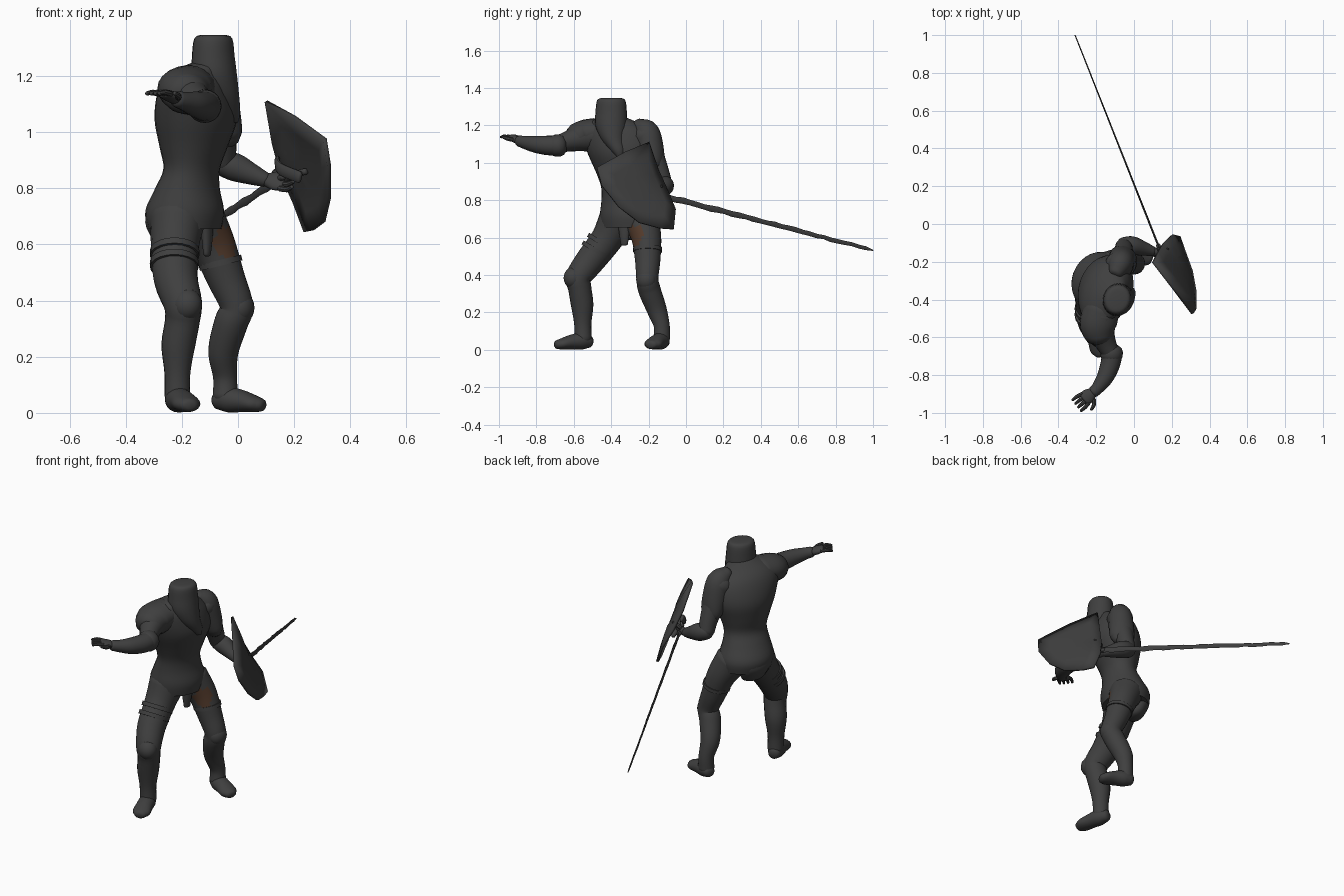
import bpy, bmesh, math, random
from mathutils import Vector, Matrix

if "Cube" in bpy.data.objects:
    bpy.data.objects.remove(bpy.data.objects["Cube"])

random.seed(4)
Z = Vector((0, 0, 1))
FACING = Vector((0.94, -0.34, 0))      # direction the fighter looks


def material(name, rgb):
    m = bpy.data.materials.new(name)
    m.diffuse_color = (*rgb, 1)
    m.use_nodes = True
    m.node_tree.nodes["Principled BSDF"].inputs["Base Color"].default_value = m.diffuse_color
    return m


IRON = material("dark_iron", (0.050, 0.050, 0.050))
BROWN = material("brown_leather", (0.085, 0.042, 0.024))


def finish(name, bm):
    bmesh.ops.recalc_face_normals(bm, faces=bm.faces)
    me = bpy.data.meshes.new(name)
    bm.to_mesh(me)
    bm.free()
    me.materials.append(IRON)
    ob = bpy.data.objects.new(name, me)
    bpy.context.collection.objects.link(ob)
    return ob


def spline(pts, steps):
    """Catmull-Rom interpolation of position and radii."""
    out = []
    for i in range(len(pts) - 1):
        a, b, c, d = (pts[max(i - 1, 0)], pts[i], pts[i + 1], pts[min(i + 2, len(pts) - 1)])
        for s in range(steps):
            t = s / steps
            out.append([0.5 * (2 * q + (r - p) * t + (2 * p - 5 * q + 4 * r - w) * t * t
                               + (3 * q - p - 3 * r + w) * t ** 3)
                        for p, q, r, w in zip(a, b, c, d)])
    return out + [list(pts[-1])]


def tube(name, pts, ref=FACING, axis=None, steps=4, sides=20, round_ends=True):
    """Loft of elliptical rings; each point is x, y, z, side radius[, other radius]."""
    pts = [p if len(p) == 5 else (*p, p[3]) for p in pts]
    rings = spline(pts, steps) if steps > 1 else [list(p) for p in pts]
    if round_ends:
        for end, nxt in ((0, 1), (-1, -2)):
            p, q = rings[end], rings[nxt]
            d = (Vector(p[:3]) - Vector(q[:3])).normalized()
            r = min(p[3], p[4])
            caps = [[*(Vector(p[:3]) + d * r * h), p[3] * k, p[4] * k] for h, k in ((.35, .85), (.6, .5))]
            rings = caps[::-1] + rings if end == 0 else rings + caps
    bm = bmesh.new()
    loops = []
    for i, p in enumerate(rings):
        t = axis or (Vector(rings[min(i + 1, len(rings) - 1)][:3]) - Vector(rings[max(i - 1, 0)][:3])).normalized()
        side = t.cross(ref).normalized()
        up = side.cross(t)
        ru, rv = max(p[3], .001), max(p[4], .001)
        loops.append([bm.verts.new(Vector(p[:3]) + side * ru * math.cos(a) + up * rv * math.sin(a))
                      for a in (2 * math.pi * k / sides for k in range(sides))])
    for l0, l1 in zip(loops, loops[1:]):
        for k in range(sides):
            j = (k + 1) % sides
            bm.faces.new((l0[k], l0[j], l1[j], l1[k]))
    bm.faces.new(loops[0])
    bm.faces.new(loops[-1])
    return finish(name, bm)


def ball(name, loc, size, turn=0):
    bm = bmesh.new()
    mat = Matrix.Translation(loc) @ Matrix.Rotation(turn, 4, 'Z') @ Matrix.Diagonal((*size, 1))
    bmesh.ops.create_uvsphere(bm, u_segments=20, v_segments=12, radius=1, matrix=mat)
    return finish(name, bm)


# torso, from neck to hem
tube("torso", [(-.10, -.40, 1.25, .06, .06), (-.14, -.385, 1.21, .14, .095), (-.15, -.37, 1.15, .19, .125),
               (-.15, -.345, 1.05, .185, .142), (-.158, -.335, .95, .15, .118), (-.165, -.33, .87, .127, .097),
               (-.18, -.318, .80, .137, .112), (-.19, -.305, .72, .158, .138), (-.19, -.305, .655, .152, .128)],
     axis=Z, sides=28, round_ends=False)
# skirt flaps at back and front
tube("back_flap", [(-.25, -.28, .76, .10, .05), (-.265, -.28, .68, .10, .06), (-.25, -.285, .615, .075, .05)],
     axis=Z)
tube("front_flap", [(-.11, -.33, .70, .04, .02), (-.11, -.33, .62, .028, .018), (-.11, -.33, .565, .02, .012)],
     axis=Z)
# hooded helm with pointed front
tube("helm", [(-.088, -.40, 1.347, .045, .038), (-.088, -.40, 1.335, .076, .066), (-.088, -.40, 1.27, .085, .075),
              (-.083, -.40, 1.20, .086, .079), (-.062, -.39, 1.13, .066, .066), (-.034, -.365, 1.07, .042, .042),
              (-.018, -.355, 1.035, .018, .018)],
     axis=Z, round_ends=False)

# legs
tube("right_leg", [(-.215, -.37, .69, .10), (-.225, -.425, .59, .085), (-.222, -.51, .48, .079),
                   (-.197, -.573, .39, .069), (-.198, -.568, .33, .062), (-.213, -.555, .24, .06),
                   (-.216, -.552, .14, .046), (-.216, -.55, .06, .046)])
left_leg = tube("left_leg", [(-.14, -.24, .69, .095), (-.09, -.212, .60, .08), (-.043, -.205, .48, .068),
                             (-.005, -.207, .38, .059), (-.025, -.195, .32, .06), (-.052, -.158, .22, .054),
                             (-.046, -.13, .13, .043), (-.045, -.13, .06, .045)], steps=6, sides=28)
# worn leather patch on the front of the left thigh
left_leg.data.materials.append(BROWN)
for f in left_leg.data.polygons:
    if (f.center - Vector((-.04, -.275, .61))).length < .055 and f.normal.dot(Vector((.7, -.7, 0))) > .5:
        f.material_index = 1

# shoes
for name, heel, toe in (("right_shoe", (-.222, -.535), (-.175, -.685)), ("left_shoe", (-.055, -.125), (.078, -.185))):
    def at(t, z, w, h):
        return (heel[0] + (toe[0] - heel[0]) * t, heel[1] + (toe[1] - heel[1]) * t, z, w, h)
    tube(name, [at(-.1, .045, .035, .035), at(.15, .047, .046, .045), at(.5, .042, .047, .04),
                at(.85, .032, .05, .03), at(1.02, .028, .035, .024)], ref=Z)

# knee plates, thigh straps
ball("right_knee_plate", (-.185, -.597, .385), (.06, .055, .06), -.8)
ball("left_knee_plate", (.01, -.212, .375), (.048, .055, .058), -.3)
for z, x, y, r in ((.57, -.226, -.442, .088), (.53, -.227, -.472, .087)):
    tube("right_thigh_strap", [(x, y, z + .01, r), (x, y - .012, z - .01, r)], steps=1, round_ends=False)
tube("left_thigh_strap", [(-.065, -.205, .545, .078), (-.06, -.205, .525, .078)], steps=1, round_ends=False)

# right arm, stretched out
tube("right_upper_arm", [(-.17, -.48, 1.15, .09), (-.175, -.56, 1.135, .075), (-.15, -.63, 1.115, .056),
                         (-.118, -.69, 1.098, .045)], ref=Z)
tube("right_forearm", [(-.115, -.68, 1.093, .054), (-.125, -.74, 1.093, .052), (-.152, -.81, 1.1, .045),
                       (-.19, -.865, 1.11, .034), (-.215, -.89, 1.117, .03)], ref=Z)
tube("right_elbow_cuff", [(-.118, -.675, 1.093, .060), (-.12, -.70, 1.092, .059)], ref=Z, steps=1)
tube("right_shoulder_plate", [(-.17, -.45, 1.165, .095, .075), (-.19, -.53, 1.155, .098, .078),
                              (-.185, -.585, 1.135, .082, .075)], ref=Z)

# left arm, bent toward the shield
tube("left_upper_arm", [(-.08, -.22, 1.15, .075), (-.065, -.185, 1.06, .062), (-.055, -.14, .95, .05),
                        (-.055, -.118, .89, .044)])
tube("left_forearm", [(-.06, -.115, .89, .044), (-.01, -.115, .875, .05), (.05, -.13, .85, .038),
                      (.10, -.145, .83, .026)], ref=Z)
tube("left_shoulder_plate", [(-.095, -.255, 1.205, .035, .04), (-.075, -.215, 1.165, .07, .065),
                             (-.065, -.19, 1.08, .07, .072), (-.055, -.17, 1.0, .055, .072),
                             (-.05, -.165, .97, .04, .06)])


# hands: palm, four fingers, thumb
def hand(name, wrist, ahead, across, curl):
    w, d, s = Vector(wrist), Vector(ahead).normalized(), Vector(across).normalized()
    n = s.cross(d)
    tube(name + "_palm", [(*w, .024, .022), (*(w + d * .035), .038, .02), (*(w + d * .065), .036, .016)], ref=n)
    for i in range(4):
        b = w + d * .06 + s * (i - 1.5) * .02
        m = b + d * .03 + s * (i - 1.5) * .004 + n * curl * .3
        tube(name + "_finger", [(*b, .011), (*m, .01), (*(m + d * .025 + n * curl), .007)], ref=n, sides=8, steps=2)
    b = w + d * .025 + s * .035
    tube(name + "_thumb", [(*b, .012), (*(b + d * .02 + s * .022), .011), (*(b + d * .045 + s * .03), .007)],
         ref=n, sides=8, steps=2)


hand("right_hand", (-.215, -.888, 1.117), (-.75, -.62, .32), (.6, -.78, 0), .012)
hand("left_hand", (.10, -.145, .83), (.9, -.35, -.1), (.2, .5, .7), -.02)

# shield: bulged outline with thickness, plus grip and straps behind
outline = [Vector(p) for p in ((.10, -.20, 1.11), (.20, -.33, 1.055), (.31, -.475, .975), (.325, -.45, .88),
                               (.325, -.36, .765), (.305, -.25, .68), (.265, -.14, .65), (.24, -.068, .645),
                               (.20, -.058, .75), (.155, -.10, .85), (.125, -.15, .96))]
centre = sum(outline, Vector()) / len(outline)
out = Vector((.147, .078, .067)).normalized()
bm = bmesh.new()
rows = [[bm.verts.new(centre + (p - centre) * k + out * h) for p in outline]
        for k, h in ((1, 0), (.66, .012), (.33, .018))]
n = len(outline)
for r0, r1 in zip(rows, rows[1:]):
    for k in range(n):
        bm.faces.new((r0[k], r0[(k + 1) % n], r1[(k + 1) % n], r1[k]))
bm.faces.new(rows[-1])
shield = finish("shield", bm)
thick = shield.modifiers.new("thickness", 'SOLIDIFY')
thick.thickness = .014
thick.offset = 0
tube("shield_grip", [(.17, -.12, .80, .012), (.18, -.19, .84, .012), (.24, -.25, .86, .012)], ref=Z, sides=10)
tube("shield_strap", [(.14, -.16, .90, .01, .022), (.15, -.20, .87, .01, .022), (.22, -.27, .84, .01, .022)],
     ref=Z, sides=10)

# sword with a worn, uneven blade
start, tip = Vector((.135, -.13, .825)), Vector((-.312, 1.0, .533))
N = 30
blade = []
for i in range(N + 1):
    t = i / N
    p = start.lerp(tip, t) + Z * random.uniform(-.003, .003)
    blade.append((*p, .0055 - .0025 * t, (.017 - .006 * t) * random.uniform(.85, 1.1) if i < N else .003))
tube("sword_blade", blade, ref=Z, steps=1, sides=8, round_ends=False)
d = (tip - start).normalized()
tube("sword_handle", [(*(start - d * .07), .012), (*(start + d * .02), .012)], ref=Z, steps=1, sides=10)

# smooth shading that keeps hard edges
bpy.ops.object.select_all(action='SELECT')
bpy.context.view_layer.objects.active = shield
bpy.ops.object.shade_smooth_by_angle(angle=math.radians(40))
